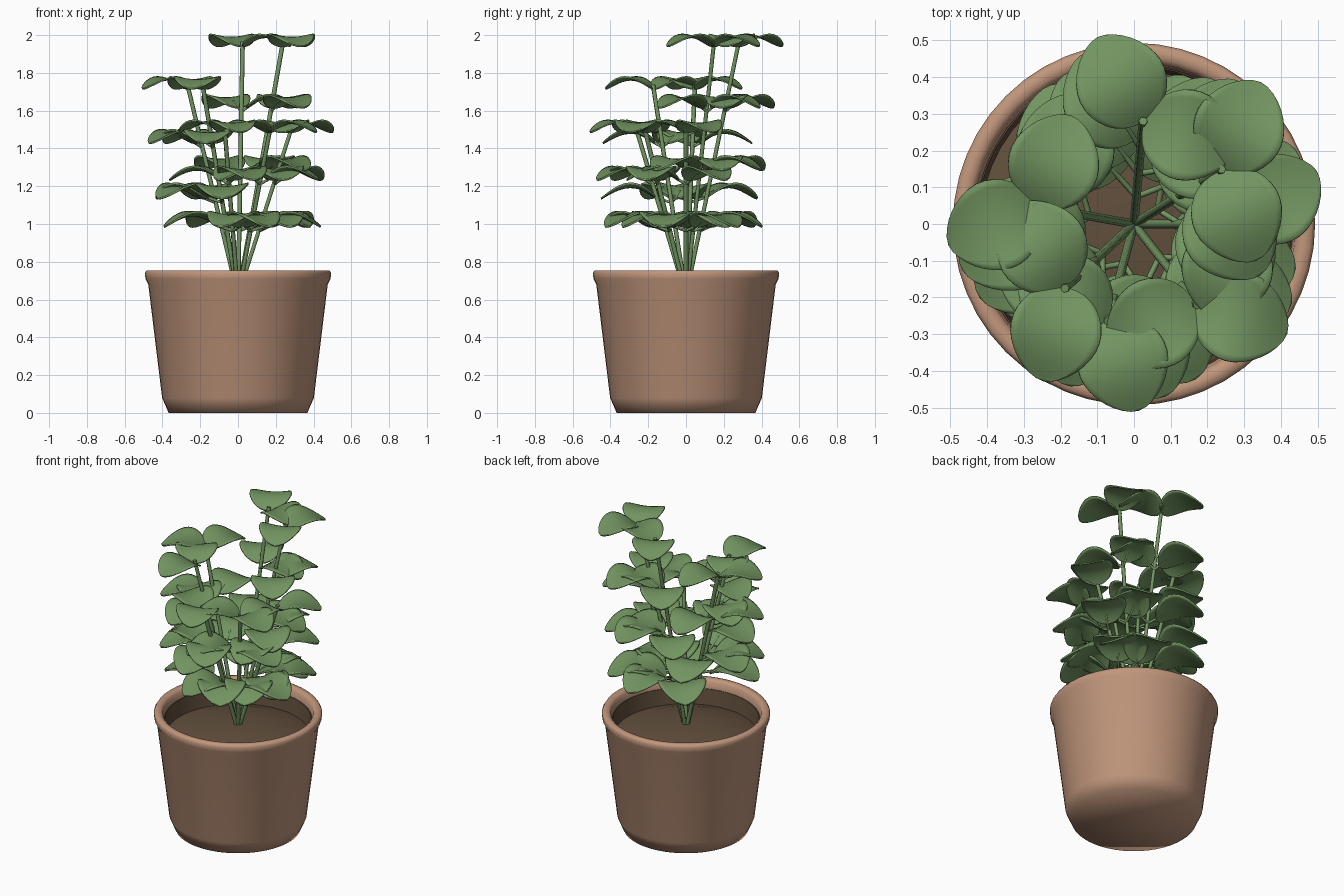
import bpy, bmesh, math
from mathutils import Vector

cube = bpy.data.objects.get("Cube")
if cube:
    bpy.data.objects.remove(cube, do_unlink=True)


def material(name, rgb):
    mat = bpy.data.materials.new(name)
    mat.use_nodes = True
    mat.diffuse_color = (*rgb, 1)
    bsdf = mat.node_tree.nodes["Principled BSDF"]
    bsdf.inputs["Base Color"].default_value = (*rgb, 1)
    bsdf.inputs["Roughness"].default_value = 0.8
    return mat


LEAF = material("leaf green", (0.17, 0.30, 0.12))
CLAY = material("clay", (0.53, 0.305, 0.20))
SOIL = material("soil brown", (0.12, 0.078, 0.046))


def add_object(name, mesh, mat):
    if not mesh.materials:
        mesh.materials.append(mat)
    obj = bpy.data.objects.new(name, mesh)
    bpy.context.collection.objects.link(obj)
    return obj


def smooth(obj, degrees):
    bpy.ops.object.select_all(action="DESELECT")
    obj.select_set(True)
    bpy.context.view_layer.objects.active = obj
    bpy.ops.object.shade_smooth_by_angle(angle=math.radians(degrees))


def lathe(name, profile, mat, sharp, segments=48):
    bm = bmesh.new()
    verts = [bm.verts.new((r, 0, z)) for r, z in profile]
    edges = [bm.edges.new(pair) for pair in zip(verts, verts[1:])]
    bmesh.ops.spin(bm, geom=verts + edges, axis=(0, 0, 1), cent=(0, 0, 0),
                   angle=math.tau, steps=segments, use_duplicate=False)
    bmesh.ops.remove_doubles(bm, verts=bm.verts, dist=0.0005)
    bmesh.ops.recalc_face_normals(bm, faces=bm.faces)
    mesh = bpy.data.meshes.new(name)
    bm.to_mesh(mesh)
    bm.free()
    smooth(add_object(name, mesh, mat), sharp)


def rod(name, points, radius):
    # Round rod along a path
    curve = bpy.data.curves.new(name, "CURVE")
    curve.dimensions = "3D"
    curve.bevel_depth = radius
    curve.bevel_resolution = 1
    curve.use_fill_caps = True
    spline = curve.splines.new("POLY")
    spline.points.add(len(points) - 1)
    for p, co in zip(spline.points, points):
        p.co = (*co, 1)
    spline.use_smooth = True
    add_object(name, curve, LEAF)


# Pot with tapered foot and rolled rim
lathe("pot", [(0, 0), (0.367, 0), (0.402, 0.08), (0.475, 0.68), (0.49, 0.71),
              (0.493, 0.74), (0.484, 0.755), (0.455, 0.755), (0.44, 0.74),
              (0.435, 0.70), (0.42, 0.57), (0, 0.57)], CLAY, 100)
# Domed soil, with the soil that clings to the wall above it
lathe("soil", [(0, 0.575), (0.419, 0.575), (0.433, 0.70), (0.429, 0.70),
               (0.418, 0.60), (0.32, 0.635), (0.17, 0.66), (0, 0.67)],
      SOIL, 50)

# Leaf blade: rounded outline, arched lengthwise, sides lifted
LENGTH = 0.27
OUTLINE = [(0, 0), (0.04, 0.055), (0.14, 0.094), (0.3, 0.12), (0.48, 0.127),
           (0.66, 0.114), (0.82, 0.083), (0.93, 0.045), (1, 0)]


def arch(u):
    return 0.055 * math.sin(math.pi * u ** 0.9)


def leaf_mesh():
    bm = bmesh.new()
    sides = [i / 3 for i in range(-3, 4)]
    rows = [[bm.verts.new((u * LENGTH, v * w, arch(u) + 1.1 * (v * w) ** 2))
             for v in sides] for u, w in OUTLINE]
    for a, b in zip(rows, rows[1:]):
        for i in range(len(sides) - 1):
            bm.faces.new((a[i], b[i], b[i + 1], a[i + 1]))
    bmesh.ops.remove_doubles(bm, verts=bm.verts, dist=0.0005)
    bmesh.ops.recalc_face_normals(bm, faces=bm.faces)
    for f in bm.faces:
        f.smooth = True
    mesh = bpy.data.meshes.new("leaf_blade")
    bm.to_mesh(mesh)
    bm.free()
    return mesh


BLADE = leaf_mesh()


def add_leaf(label, base, angle, size, height, gap):
    out = Vector((math.cos(angle), math.sin(angle), 0))
    start = base + out * gap
    leaf = add_object("leaf_" + label, BLADE, LEAF)
    leaf.location = start
    leaf.rotation_euler.z = angle
    leaf.scale = (size, size, height)
    leaf.modifiers.new("rounding", "SUBSURF").levels = 1
    thick = leaf.modifiers.new("thickness", "SOLIDIFY")
    thick.thickness = 0.008
    thick.offset = 0
    # Short stalk joining a lower leaf to its stem
    if gap > 0:
        path = [base - Vector((0, 0, 0.015))]
        for u in (0.04, 0.2):
            path.append(start + out * u * LENGTH * size
                        + Vector((0, 0, arch(u) * height)))
        rod("stalk_" + label, path, 0.008)


# Stems: direction, reach, and top heights of the leaf pairs
TALL = (2.0, 1.68, 1.355, 1.06)
MEDIUM = (1.775, 1.495, 1.21)
SHORT = (1.545, 1.3, 1.06)
STEMS = [(85, 0.275, TALL), (32, 0.275, TALL), (0, 0.275, SHORT),
         (-52, 0.27, SHORT), (-105, 0.265, SHORT), (-137, 0.25, MEDIUM),
         (170, 0.265, MEDIUM)]
ROOT = Vector((0, 0, 0.62))

for n, (degrees, reach, levels) in enumerate(STEMS, 1):
    axis = math.radians(degrees)
    tip = Vector((reach * math.cos(axis), reach * math.sin(axis),
                  levels[0] - 0.065))
    run = tip - ROOT
    rod(f"stem_{n}", [ROOT, tip + run.normalized() * 0.03], 0.012)
    for k, level in enumerate(levels):
        low = k / (len(levels) - 1)      # 0 at the top pair, 1 at the lowest
        height = 1 + 0.25 * low
        t = (level - 0.065 * height - ROOT.z) / run.z
        for side, turn in (("a", 33 + 14 * low), ("b", -100 + 36 * low)):
            add_leaf(f"{n}_{k + 1}{side}", ROOT + run * t,
                     axis + math.radians(turn), 1 + 0.14 * low, height,
                     0.07 * low)
